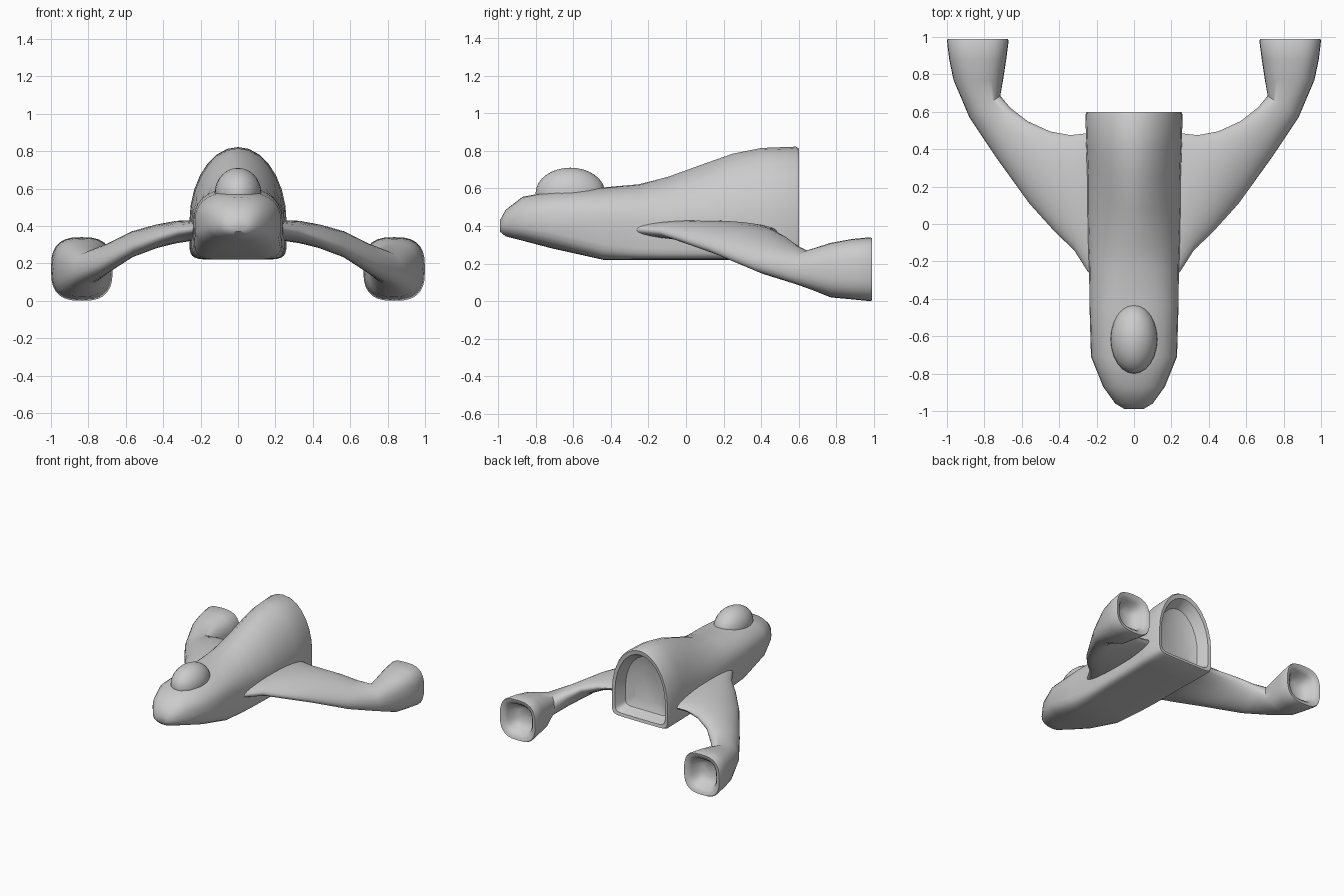
import bpy, bmesh
from math import cos, sin, pi, radians
from mathutils import Vector

if "Cube" in bpy.data.objects:
    bpy.data.objects.remove(bpy.data.objects["Cube"])

N = 28


def sgnpow(v, p):
    return (abs(v) ** p) * (1 if v >= 0 else -1)


def loft(name, rings):
    """Skin a list of closed rings and cap both ends."""
    bm = bmesh.new()
    vs = [[bm.verts.new(p) for p in r] for r in rings]
    for a, b in zip(vs, vs[1:]):
        for i in range(len(a)):
            j = (i + 1) % len(a)
            bm.faces.new((a[i], a[j], b[j], b[i]))
    bm.faces.new(vs[0])
    bm.faces.new(vs[-1])
    bmesh.ops.recalc_face_normals(bm, faces=bm.faces)
    me = bpy.data.meshes.new(name)
    bm.to_mesh(me)
    bm.free()
    ob = bpy.data.objects.new(name, me)
    bpy.context.collection.objects.link(ob)
    smooth(ob)
    return ob


def smooth(ob):
    bpy.ops.object.select_all(action='DESELECT')
    ob.select_set(True)
    bpy.context.view_layer.objects.active = ob
    bpy.ops.object.shade_smooth_by_angle(angle=radians(45))


def recess(ring, steps):
    """Inner rings of a hollow nozzle: (scale, y) pairs."""
    c = sum(ring, Vector()) / len(ring)
    out = []
    for s, y in steps:
        out.append([Vector((c.x + (p.x - c.x) * s, y, c.z + (p.z - c.z) * s)) for p in ring])
    return out


# Fuselage: arched top, flat belly
def body_ring(y, hw, zb, zm, zt, nt, nb):
    pts = []
    for i in range(N):
        a = 2 * pi * i / N
        c, s = cos(a), sin(a)
        n = nt if s >= 0 else nb
        h = zt - zm if s >= 0 else zm - zb
        pts.append(Vector((hw * sgnpow(c, 2 / n), y, zm + h * sgnpow(s, 2 / n))))
    return pts


# y, half width, bottom, widest height, top, top roundness, belly squareness
body = [
    (-0.99, 0.05, 0.37, 0.40, 0.43, 2.0, 2.0),
    (-0.96, 0.10, 0.345, 0.41, 0.485, 2.2, 2.3),
    (-0.87, 0.165, 0.322, 0.42, 0.555, 2.4, 2.6),
    (-0.71, 0.230, 0.28, 0.42, 0.585, 2.5, 3.2),
    (-0.44, 0.238, 0.22, 0.42, 0.605, 2.4, 5.5),
    (-0.25, 0.240, 0.22, 0.42, 0.622, 2.1, 8),
    (-0.10, 0.245, 0.22, 0.42, 0.66, 1.8, 9),
    (0.08, 0.25, 0.22, 0.42, 0.725, 1.7, 9),
    (0.25, 0.25, 0.22, 0.42, 0.785, 1.8, 9),
    (0.40, 0.255, 0.22, 0.42, 0.815, 1.95, 9),
    (0.585, 0.26, 0.222, 0.42, 0.822, 2.0, 9),
    (0.60, 0.253, 0.23, 0.42, 0.812, 2.0, 9),
]
rings = [body_ring(*b) for b in body]
rings += recess(rings[-1], [(0.90, 0.595), (0.84, 0.56), (0.76, 0.51), (0.5, 0.485)])
loft("fuselage", rings)

# Wings sweeping back into hollow engine pods:
# leading point, trailing point, half thickness, squareness
wing = [
    ((0.15, -0.38, 0.38), (0.15, 0.49, 0.37), 0.05, 2.0),
    ((0.25, -0.25, 0.38), (0.25, 0.485, 0.37), 0.055, 2.0),
    ((0.32, -0.14, 0.37), (0.34, 0.475, 0.365), 0.06, 2.0),
    ((0.42, -0.045, 0.34), (0.45, 0.495, 0.35), 0.063, 2.0),
    ((0.56, 0.11, 0.29), (0.57, 0.55, 0.315), 0.068, 2.0),
    ((0.74, 0.36, 0.20), (0.66, 0.62, 0.25), 0.08, 2.1),
    ((0.88, 0.57, 0.16), (0.715, 0.685, 0.19), 0.09, 2.3),
    ((0.965, 0.77, 0.165), (0.70, 0.77, 0.165), 0.145, 2.6),
    ((0.988, 0.88, 0.17), (0.683, 0.88, 0.17), 0.16, 2.7),
    ((1.0, 0.98, 0.17), (0.67, 0.98, 0.17), 0.17, 2.8),
    ((0.995, 0.99, 0.17), (0.675, 0.99, 0.17), 0.165, 2.8),
]
for side, sx in (("right", 1), ("left", -1)):
    rings = []
    for lead, trail, h, n in wing:
        L, T = Vector(lead), Vector(trail)
        c, u = (L + T) / 2, (T - L) / 2
        r = []
        for i in range(N):
            a = 2 * pi * i / N
            p = c + u * sgnpow(cos(a), 2 / n) + Vector((0, 0, h * sgnpow(sin(a), 2 / n)))
            r.append(Vector((p.x * sx, p.y, p.z)))
        rings.append(r)
    rings += recess(rings[-1], [(0.84, 0.985), (0.70, 0.96), (0.60, 0.91), (0.35, 0.88)])
    loft(side + "_wing_and_pod", rings)

# Cockpit bubble
bpy.ops.mesh.primitive_uv_sphere_add(segments=24, ring_count=16, radius=1, location=(0, -0.615, 0.575))
canopy = bpy.context.object
canopy.name = "cockpit_canopy"
canopy.scale = (0.125, 0.185, 0.135)
smooth(canopy)
